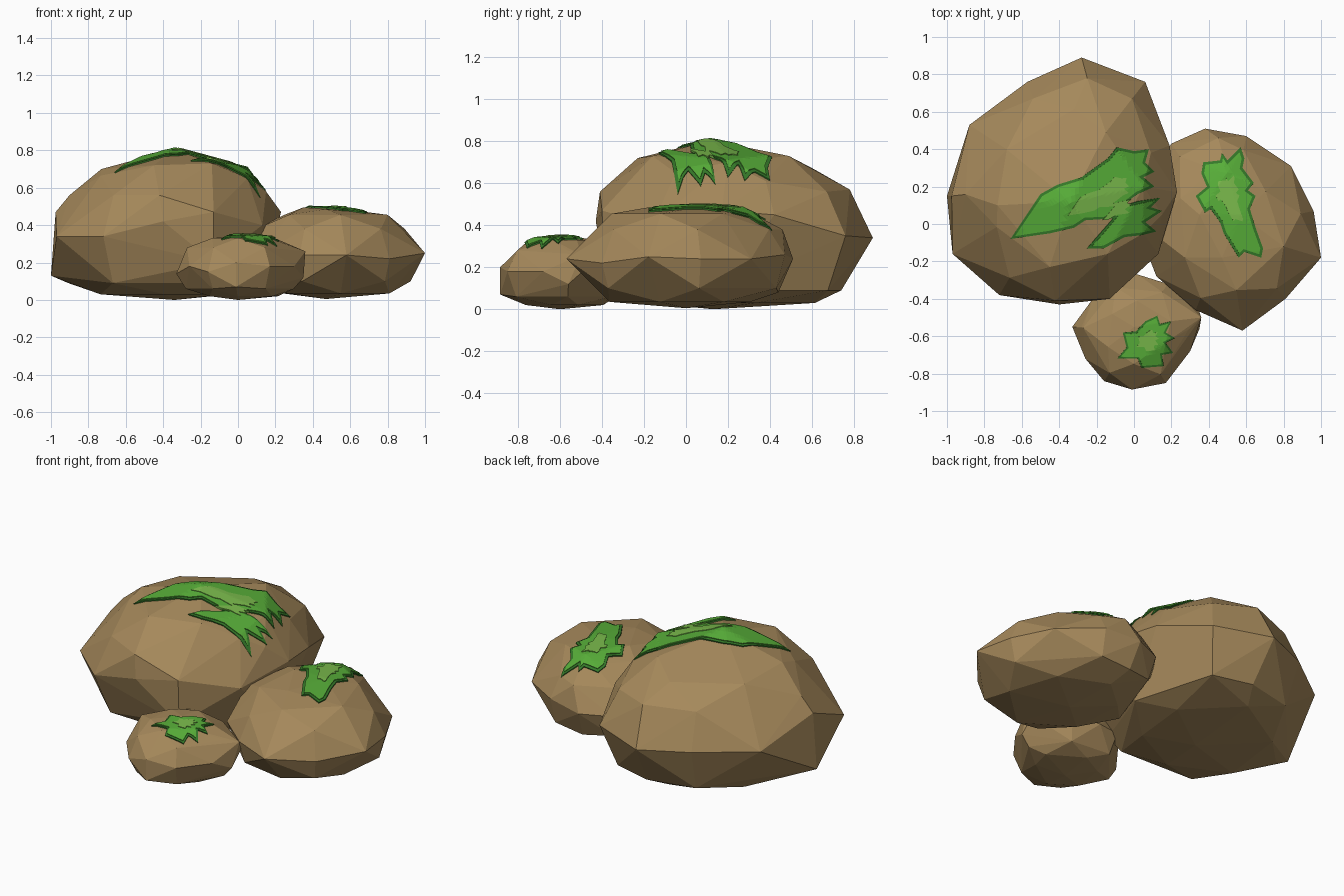
import bpy, bmesh
from mathutils import Vector
from mathutils.bvhtree import BVHTree

if "Cube" in bpy.data.objects:
    bpy.data.objects.remove(bpy.data.objects["Cube"])


def material(name, rgb):
    m = bpy.data.materials.new(name)
    m.diffuse_color = (*rgb, 1)
    m.use_nodes = True
    m.node_tree.nodes["Principled BSDF"].inputs["Base Color"].default_value = m.diffuse_color
    return m


STONE = material("stone", (0.38, 0.25, 0.105))
DARK = material("moss_edge", (0.035, 0.19, 0.022))
GREEN = material("moss_green", (0.095, 0.42, 0.04))
LIGHT = material("moss_light", (0.19, 0.48, 0.07))


def add_object(name, bm, mat):
    mesh = bpy.data.meshes.new(name)
    bm.to_mesh(mesh)
    mesh.materials.append(mat)
    obj = bpy.data.objects.new(name, mesh)
    bpy.context.collection.objects.link(obj)
    return obj


# Faceted boulder: hull of its girdle, shrunken alternating rings and a few extra corners
def rock(name, centre, girdle, rings, extras):
    bm = bmesh.new()
    points = list(girdle) + list(extras)
    for start, f, z in rings:
        for x, y, _ in girdle[start::2]:
            points.append((centre[0] + (x - centre[0]) * f,
                           centre[1] + (y - centre[1]) * f, z))
    for p in points:
        bm.verts.new(p)
    hull = bmesh.ops.convex_hull(bm, input=bm.verts)
    junk = {v for v in hull["geom_interior"] + hull["geom_unused"]
            if isinstance(v, bmesh.types.BMVert)}
    bmesh.ops.delete(bm, geom=list(junk), context="VERTS")
    bmesh.ops.recalc_face_normals(bm, faces=bm.faces)
    tree = BVHTree.FromBMesh(bm)
    add_object(name, bm, STONE)
    bm.free()
    return tree


# Move a clockwise outline inward by a fixed margin
def inset(outline, d):
    pts = [Vector(p) for p in outline]
    out = []
    for i, p in enumerate(pts):
        a = (p - pts[i - 1]).normalized()
        b = (pts[(i + 1) % len(pts)] - p).normalized()
        n = Vector((a.y + b.y, -a.x - b.x))
        n = n.normalized() if n.length > 0.05 else a
        k = max(0.5, n.dot(Vector((a.y, -a.x))))
        out.append(p + n * d / k)
    return out


# Drape a flat outline over a boulder as a thin sheet
def drape(name, tree, outline, lift, mat):
    bm = bmesh.new()
    bm.faces.new([bm.verts.new((p[0], p[1], 2)) for p in reversed(outline)])
    bm.normal_update()
    bmesh.ops.triangulate(bm, faces=bm.faces)
    bmesh.ops.subdivide_edges(bm, edges=bm.edges, cuts=5, use_grid_fill=True)
    for v in bm.verts:
        hit = tree.ray_cast(v.co, Vector((0, 0, -1)))
        if hit[0]:
            v.co = hit[0] + Vector((0, 0, lift))
    obj = add_object(name, bm, mat)
    bm.free()
    sheet = obj.modifiers.new("thickness", "SOLIDIFY")
    sheet.thickness, sheet.offset = 0.012, -1


# Moss: dark rim, green body, light heart
def moss(name, tree, outline, margin):
    drape(name + "_edge", tree, outline, 0.008, DARK)
    body = inset(outline, margin)
    drape(name + "_body", tree, body, 0.013, GREEN)
    mid = sum(body, Vector((0, 0))) / len(body) + Vector((-.02, .03)) * margin * 50
    heart = [mid + (p - mid) * 0.45 for p in body]
    drape(name + "_heart", tree, heart, 0.017, LIGHT)


# Large boulder
large = rock(
    "large_boulder", (-0.38, 0.2),
    [(-1, .15, .13), (-.88, .53, .35), (-.57, .76, .35), (-.28, .89, .34),
     (.06, .76, .35), (.19, .42, .45), (.23, .17, .47), (.13, -.16, .40),
     (-.13, -.40, .47), (-.40, -.43, .42), (-.72, -.38, .34), (-.97, -.16, .34)],
    [(0, .84, .56), (1, .6, .665), (0, .85, .09), (1, .6, .03)],
    [(-.34, .12, .805), (-.34, .13, 0), (-.975, .15, .47), (-.42, -.41, .56),
     (-.25, .78, .57), (.05, .2, .70), (-.73, .1, .70), (-.45, -.23, .72),
     (-.15, .49, .73), (-.13, -.39, .2), (-.25, .74, .09), (-.14, -.16, .73),
     (.05, -.05, .65), (.15, .05, .58), (.09, .38, .61)])

# Medium boulder
medium = rock(
    "medium_boulder", (0.5, -0.03),
    [(.2, .43, .24), (.38, .51, .24), (.6, .47, .26), (.84, .31, .24),
     (.96, .07, .24), (1, -.18, .25), (.81, -.40, .22), (.58, -.57, .24),
     (.33, -.46, .24), (.12, -.28, .24), (.03, -.05, .24), (.08, .25, .24)],
    [(0, .85, .38), (1, .6, .455), (0, .92, .1), (1, .62, .035)],
    [(.35, .05, .495), (.57, .05, .485), (.47, .0, .005), (.5, .28, .475),
     (.47, -.18, .485), (.45, .46, .38), (.4, .44, .08)])

# Small boulder
small = rock(
    "small_boulder", (0.01, -0.58),
    [(-.33, -.55, .14), (-.22, -.40, .18), (-.12, -.29, .18), (.02, -.27, .18),
     (.18, -.32, .2), (.35, -.47, .2), (.35, -.56, .12), (.30, -.68, .18),
     (.17, -.85, .18), (-.01, -.885, .2), (-.16, -.84, .15), (-.26, -.72, .18)],
    [(0, .83, .28), (1, .55, .33), (0, .85, .06), (1, .6, .02)],
    [(0, -.55, .345), (0, -.6, 0), (.36, -.5, .26), (-.28, -.55, .26),
     (-.01, -.885, .07)])

# Moss patches, outlines seen from above
moss("large_moss", large, [
    (-.66, -.08), (-.50, .16), (-.41, .21), (-.28, .25), (-.14, .35), (-.09, .41),
    (.0, .39), (.08, .40), (.06, .33), (.11, .28), (.05, .25), (.11, .20),
    (.02, .16), (-.08, .09), (.02, .12), (.14, .14), (.09, .09), (.15, .07),
    (.06, .01), (.12, -.04), (.04, -.06), (-.05, -.07), (-.16, -.13),
    (-.25, -.13), (-.18, -.05), (-.11, .03), (-.26, .02), (-.32, -.02),
    (-.45, -.05)], .014)
moss("medium_moss", medium, [
    (.37, .33), (.46, .34), (.47, .38), (.50, .34), (.57, .41), (.59, .35),
    (.58, .30), (.64, .22), (.61, .18), (.65, .15), (.62, .08), (.65, -.02),
    (.69, -.13), (.68, -.18), (.59, -.15), (.56, -.18), (.48, -.05), (.46, .01),
    (.41, .08), (.38, .06), (.33, .15), (.39, .20), (.36, .27)], .014)
moss("small_moss", small, [
    (-.06, -.58), (.01, -.575), (.06, -.52), (.125, -.49), (.14, -.535),
    (.20, -.52), (.17, -.58), (.22, -.61), (.17, -.635), (.21, -.69), (.15, -.70),
    (.16, -.76), (.04, -.77), (.02, -.72), (-.09, -.72), (-.04, -.66)], .01)
